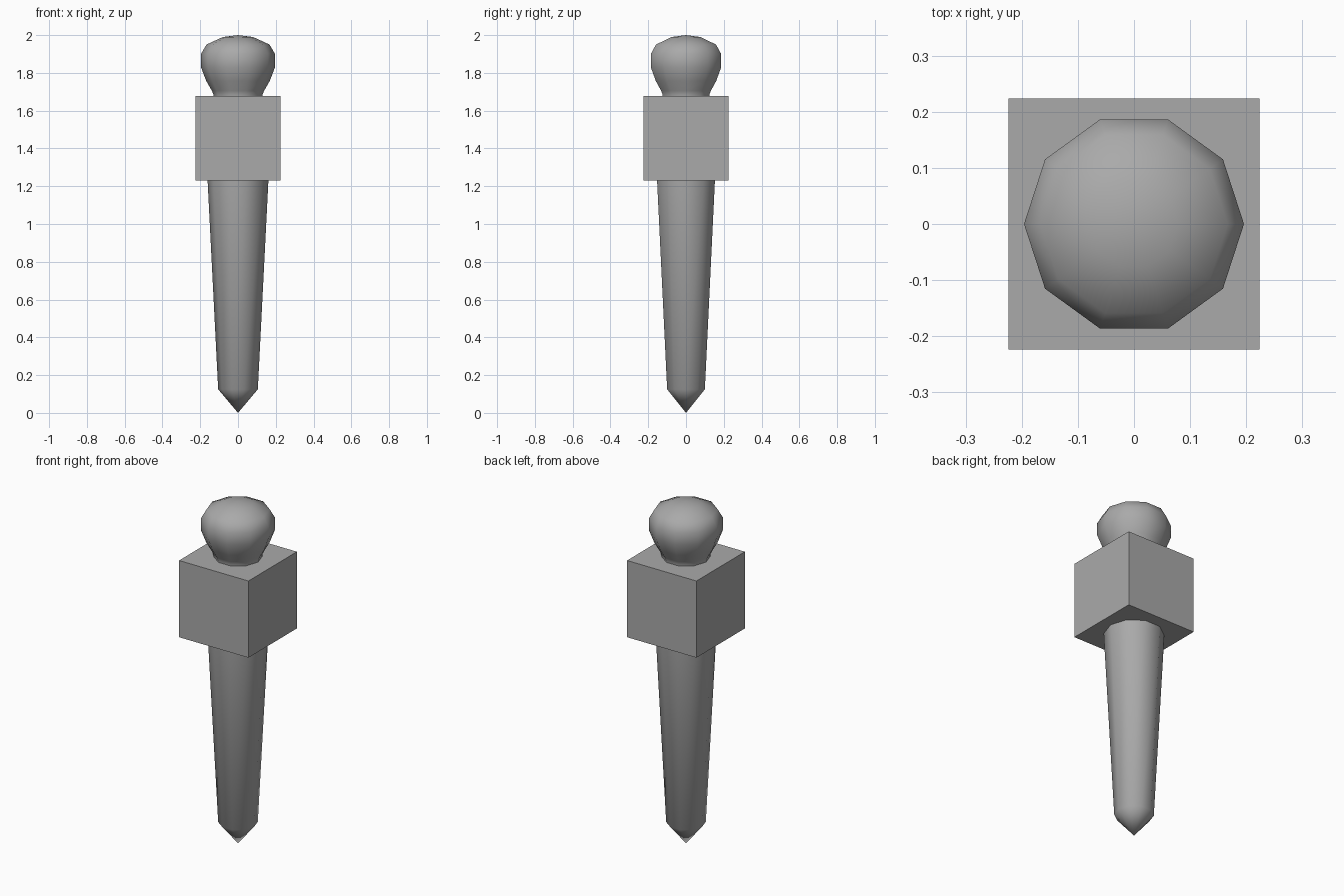
import bpy
import bmesh
import math

cube = bpy.data.objects.get("Cube")
if cube:
    bpy.data.objects.remove(cube, do_unlink=True)

SIDES = 10

grey = bpy.data.materials.new("plain_grey")
grey.use_nodes = True
colour = (0.4, 0.4, 0.4, 1)
grey.diffuse_color = colour
grey.node_tree.nodes["Principled BSDF"].inputs["Base Color"].default_value = colour


def finish(name, bm, smooth):
    bmesh.ops.recalc_face_normals(bm, faces=bm.faces)
    for face in bm.faces:
        face.smooth = smooth
    mesh = bpy.data.meshes.new(name)
    bm.to_mesh(mesh)
    bm.free()
    mesh.materials.append(grey)
    obj = bpy.data.objects.new(name, mesh)
    bpy.context.collection.objects.link(obj)
    return obj


def turned(name, profile):
    """Spin a (radius, height) profile around the z axis."""
    bm = bmesh.new()
    verts = [bm.verts.new((r, 0, z)) for r, z in profile]
    edges = [bm.edges.new(pair) for pair in zip(verts, verts[1:])]
    bmesh.ops.spin(bm, geom=verts + edges, cent=(0, 0, 0), axis=(0, 0, 1),
                   angle=math.tau, steps=SIDES, use_merge=True)
    bmesh.ops.remove_doubles(bm, verts=bm.verts, dist=0.0005)
    return finish(name, bm, True)


# Tapered shaft with a pointed tip
turned("tapered_shaft", [(0, 0), (0.105, 0.125), (0.162, 1.25)])

# Square block
bm = bmesh.new()
bmesh.ops.create_cube(bm, size=0.448)
block = finish("square_block", bm, False)
block.location.z = 1.453

# Rounded knob with a short neck
turned("round_knob", [
    (0.13, 1.66), (0.13, 1.685), (0.138, 1.705), (0.168, 1.757),
    (0.196, 1.83), (0.196, 1.90), (0.167, 1.95), (0.08, 1.99), (0, 2.0),
])
